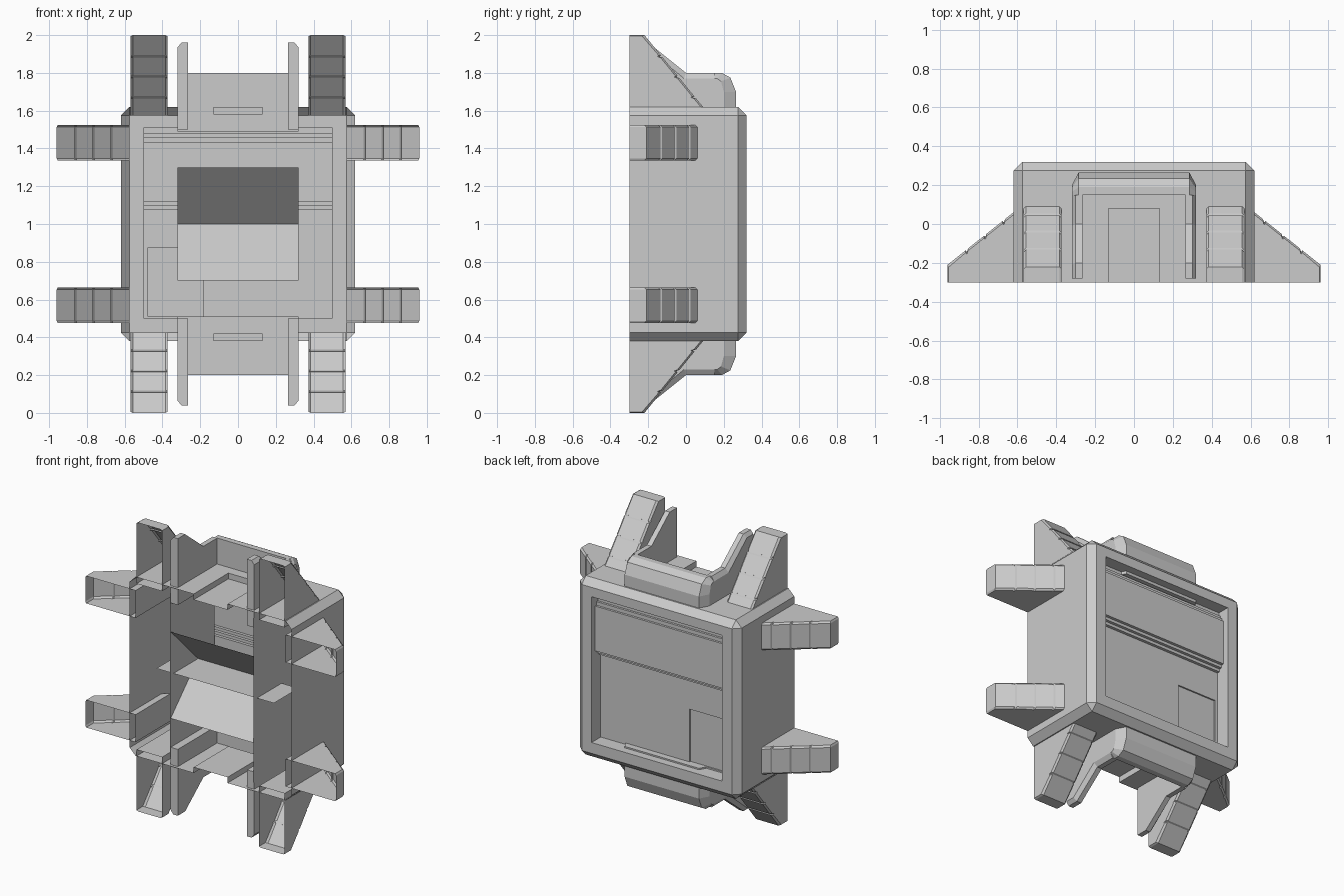
import bpy, bmesh
from mathutils import Vector

if "Cube" in bpy.data.objects:
    bpy.data.objects.remove(bpy.data.objects["Cube"])


def finish(name, bm, normals=True):
    if normals:
        bmesh.ops.recalc_face_normals(bm, faces=bm.faces)
    me = bpy.data.meshes.new(name)
    bm.to_mesh(me)
    bm.free()
    ob = bpy.data.objects.new(name, me)
    bpy.context.collection.objects.link(ob)
    return ob


def loft(name, layers, place, caps=True, closed=True, open_edge=None):
    """Skin equal-length outlines; layers = [(offset, [(a, b), ...]), ...]."""
    bm = bmesh.new()
    rings = [[bm.verts.new(place(o, a, b)) for a, b in pts] for o, pts in layers]
    n = len(rings[0])
    for r, s in zip(rings, rings[1:]):
        for i in range(n if closed else n - 1):
            if i != open_edge:
                j = (i + 1) % n
                bm.faces.new((r[i], r[j], s[j], s[i]))
    if caps:
        bm.faces.new(rings[0])
        bm.faces.new(rings[-1])
    return finish(name, bm)


def along_x(o, a, b):
    return Vector((o, a, b))


def prism(name, x0, x1, pts):
    return loft(name, [(x0, pts), (x1, pts)], along_x)


def rect(y0, y1, z0, z1):
    return [(y0, z0), (y1, z0), (y1, z1), (y0, z1)]


# Main housing: chamfered box, hollow and open at the front
bm = bmesh.new()
bmesh.ops.create_cube(bm, size=1)
for v in bm.verts:
    v.co = Vector((v.co.x * 1.24, v.co.y * 0.62 + 0.01, v.co.z * 1.24 + 1))
edges = [e for e in bm.edges if max(v.co.y for v in e.verts) > 0]
bmesh.ops.bevel(bm, geom=edges, offset=0.045, segments=1, affect='EDGES')
housing = finish("housing", bm)

# Cutters: stepped shutter recess, small hatch, top and bottom slots
shutter = [(.4, .5), (.22, .5), (.22, 1.08), (.24, 1.08), (.24, 1.10), (.26, 1.10),
           (.26, 1.12), (.28, 1.12), (.28, 1.43), (.265, 1.43), (.265, 1.455),
           (.25, 1.455), (.25, 1.48), (.235, 1.48), (.235, 1.51), (.4, 1.51)]
cutters = [prism("shutter_cutter", -.5, .5, shutter),
           prism("hatch_cutter", -.48, -.18, rect(.21, .3, .51, .875)),
           prism("top_slot_cutter", -.13, .13, rect(-.4, .08, 1.58, 1.7)),
           prism("bottom_slot_cutter", -.13, .13, rect(-.4, .08, .3, .42))]
for c in cutters:
    c.hide_render = True
    c.hide_viewport = True
    m = housing.modifiers.new(c.name, 'BOOLEAN')
    m.operation = 'DIFFERENCE'
    m.solver = 'EXACT'
    m.object = c
dg = bpy.context.evaluated_depsgraph_get()
cut = bpy.data.meshes.new_from_object(housing.evaluated_get(dg))
housing.modifiers.clear()
housing.data = cut
for c in cutters:
    bpy.data.objects.remove(c)
bm = bmesh.new()
bm.from_mesh(cut)
front = [f for f in bm.faces if all(v.co.y < -.299 for v in f.verts)]
bmesh.ops.delete(bm, geom=front, context='FACES')
bm.to_mesh(cut)
bm.free()


# Fins: grooved wedge shells, open at the front
def fin(name, tip, tip_y, root_y, half, place):
    u0 = .575
    slope = (tip_y - root_y) / (tip - .62)

    def outline(inset):
        pts = [(u0, -.3), (u0, root_y + slope * (u0 - .62) - inset)]
        for k in range(3):
            g = .67 + k * (tip - .67) / 3.05
            for du, d in ((-.006, 0), (-.002, .01), (.002, .01), (.006, 0)):
                u = g + du
                pts.append((u, root_y + slope * (u - .62) - d - inset))
        return pts + [(tip - inset * .5, tip_y - inset), (tip - inset * .5, -.3)]

    pts_n = len(outline(0))
    layers = [(-half, outline(.012)), (-half + .012, outline(0)),
              (half - .012, outline(0)), (half, outline(.012))]
    loft(name, layers, place, open_edge=pts_n - 1)


for s, side in ((1, "right"), (-1, "left")):
    for t, level in ((1, "upper"), (-1, "lower")):
        fin(f"{level}_{side}_side_fin", .96, -.21, .06, .095,
            lambda o, a, b: Vector((s * a, b, 1 + t * .43 + o)))
        fin(f"{level}_{side}_end_fin", 1.0, -.22, .09, .098,
            lambda o, a, b: Vector((s * .47 + o, b, 1 + t * a)))

# Brackets at top and bottom: chamfered bar plus two rising arms
bar = [(.15, .49), (.15, .8), (.19, .8), (.235, .775), (.265, .7), (.265, .49)]
bar_end = [(.15, .49), (.15, .77), (.165, .77), (.185, .755), (.2, .7), (.2, .49)]
arm = [(-.28, .5), (-.28, .96), (-.2, .96), (0, .8), (.15, .8), (.15, .5)]
arm_out = [(-.28, .5), (-.28, .935), (-.21, .935), (-.01, .77), (.15, .77), (.15, .5)]
for t, level in ((1, "upper"), (-1, "lower")):
    def place(o, a, b):
        return Vector((o, a, 1 + t * b))
    loft(f"{level}_bracket_bar",
         [(-.32, bar_end), (-.285, bar), (.285, bar), (.32, bar_end)], place)
    for s, side in ((1, "right"), (-1, "left")):
        loft(f"{level}_{side}_bracket_arm",
             [(s * .265, arm), (s * .3, arm), (s * .32, arm_out)], place)

# Inner channel: folded V sheet, side walls and centre shelf
fold = [(-.28, .7), (.02, 1.0), (-.28, 1.3)]
loft("channel_fold", [(-.32, fold), (.32, fold)], along_x, caps=False, closed=False)
for s, side in ((1, "right"), (-1, "left")):
    bm = bmesh.new()
    bm.faces.new([bm.verts.new((s * .32, y, z)) for y, z in rect(-.29, .2, .43, 1.57)])
    finish(f"{side}_channel_wall", bm)
shelf = [(-.25, 1.0), (.02, 1.0)]
loft("channel_shelf", [(-.45, shelf), (.45, shelf)], along_x, caps=False, closed=False)
